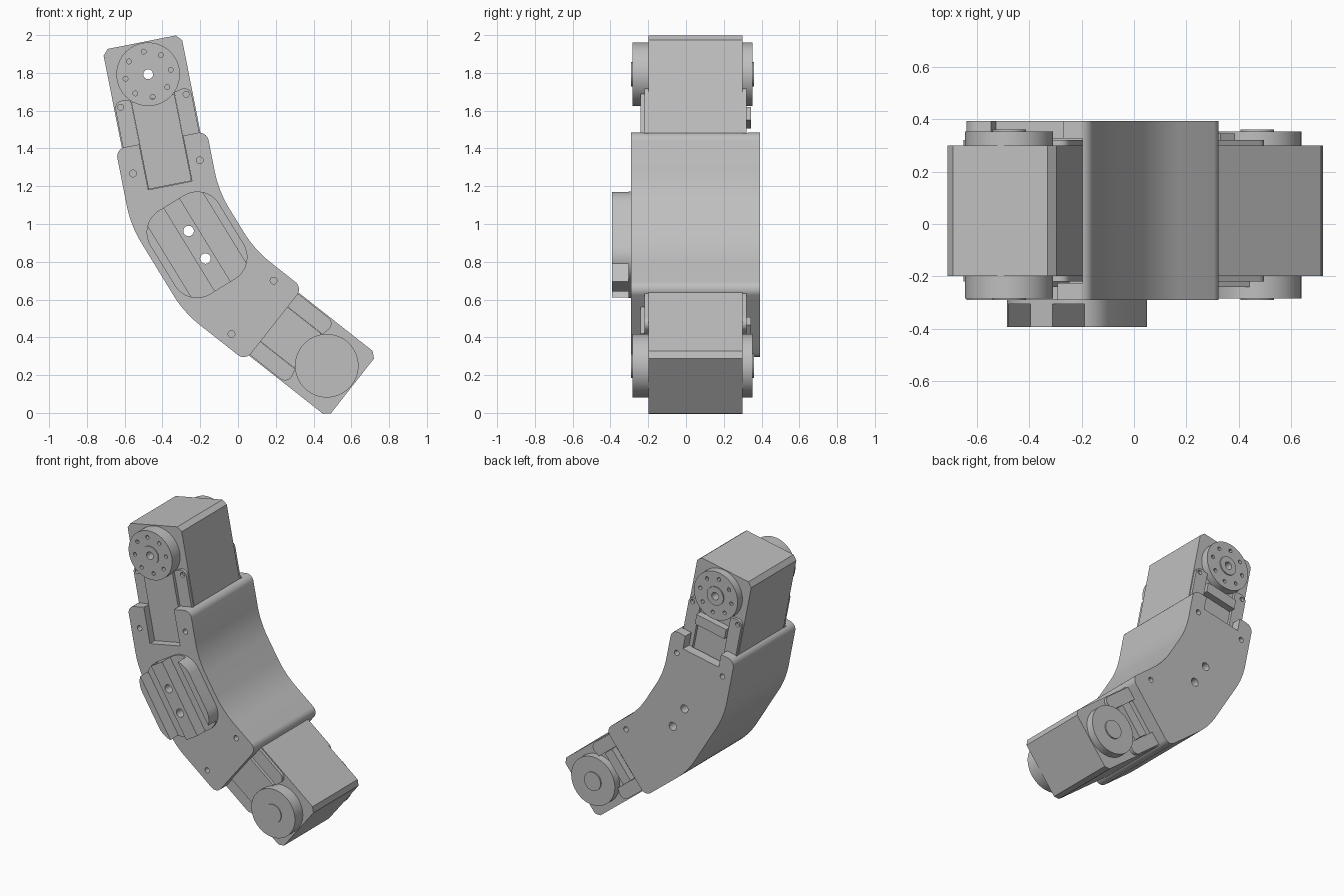
import bpy, bmesh
from math import radians, cos, sin, tan, atan2, pi
from mathutils import Matrix, Vector

if "Cube" in bpy.data.objects:
    bpy.data.objects.remove(bpy.data.objects["Cube"])

grey = bpy.data.materials.new("light_grey")
grey.use_nodes = True
grey.diffuse_color = (0.52, 0.52, 0.52, 1)
grey.node_tree.nodes["Principled BSDF"].inputs["Base Color"].default_value = (0.52, 0.52, 0.52, 1)

# Link frame: local x points to the inside of the bend, local z runs along the link
BEND = radians(20.3)
MID = Matrix.Translation((-0.217, 0, 0.89)) @ Matrix.Rotation(radians(-31.5), 4, 'Y')
JOINT = Matrix.Translation((0.251, 0, 0.905)) @ Matrix.Rotation(BEND, 4, 'Y')
ARMS = {"upper": MID @ JOINT,
        "lower": MID @ Matrix.Diagonal((1, 1, -1, 1)) @ JOINT}


def rounded(corners, steps=10):
    """Closed outline from (x, z, radius) corners."""
    out, n = [], len(corners)
    for i, (x, z, r) in enumerate(corners):
        c = Vector((x, z))
        if r == 0:
            out.append(c)
            continue
        d1 = (Vector(corners[i - 1][:2]) - c).normalized()
        d2 = (Vector(corners[(i + 1) % n][:2]) - c).normalized()
        half = d1.angle(d2) / 2
        t = r / tan(half)
        mid = c + (d1 + d2).normalized() * (r / sin(half))
        s, e = c + d1 * t - mid, c + d2 * t - mid
        a0 = atan2(s.y, s.x)
        turn = (atan2(e.y, e.x) - a0 + pi) % (2 * pi) - pi
        out += [mid + Vector((cos(a0 + turn * k / steps), sin(a0 + turn * k / steps))) * r
                for k in range(steps + 1)]
    return out


def box(x0, x1, z0, z1, r=0):
    return rounded([(x0, z0, r), (x1, z0, r), (x1, z1, r), (x0, z1, r)])


def circle(x, z, r, n=24):
    return [Vector((x + r * cos(2 * pi * k / n), z + r * sin(2 * pi * k / n))) for k in range(n)]


def prism(name, loops, y0, y1, matrix):
    """Extrude one or more outlines from y0 to y1."""
    bm = bmesh.new()
    for loop in loops:
        face = bm.faces.new([bm.verts.new((p.x, y0, p.y)) for p in loop])
        new = bmesh.ops.extrude_face_region(bm, geom=[face])["geom"]
        bmesh.ops.translate(bm, vec=(0, y1 - y0, 0),
                            verts=[g for g in new if isinstance(g, bmesh.types.BMVert)])
    bm.transform(matrix)
    bmesh.ops.recalc_face_normals(bm, faces=bm.faces)
    mesh = bpy.data.meshes.new(name)
    bm.to_mesh(mesh)
    bm.free()
    mesh.materials.append(grey)
    ob = bpy.data.objects.new(name, mesh)
    bpy.context.collection.objects.link(ob)
    return ob


def cut(ob, loops, y0, y1, matrix):
    """Subtract extruded outlines and discard the cutter."""
    cutter = prism("cutter", loops, y0, y1, matrix)
    cutter.hide_render = True
    mod = ob.modifiers.new("cut", 'BOOLEAN')
    mod.operation, mod.solver, mod.object = 'DIFFERENCE', 'EXACT', cutter
    with bpy.context.temp_override(object=ob, active_object=ob):
        bpy.ops.object.modifier_apply(modifier=mod.name)
    bpy.data.objects.remove(cutter)


parts = []

# Bent frame: three straight runs of equal width with soft bends
W = 0.246
shift = W * tan(BEND / 2)
tip = [JOINT @ Vector((b, 0, -0.355)) for b in (W, -W)]
half = [(W, 0.226 - shift, 0.6), (tip[0].x, tip[0].z, 0.05),
        (tip[1].x, tip[1].z, 0.05), (-W, 0.226 + shift, 0.6)]
outline = half + [(x, -z, r) for x, z, r in reversed(half)]
frame = prism("bent_frame", [rounded(outline)], -0.29, 0.392, MID)
for arm in ARMS.values():
    cut(frame, [box(-0.214, 0.214, -0.62, -0.2)], -0.225, 0.325, arm)
    cut(frame, [box(-0.118, 0.118, -0.60, -0.2)], -0.35, -0.2, arm)
    cut(frame, [box(-0.14, 0.14, -0.45, -0.2)], 0.3, 0.45, arm)
    screws = [circle(b, -0.5, 0.018, 16) for b in (-0.18, 0.18)]
    cut(frame, screws, -0.35, -0.2, arm)
    cut(frame, screws, 0.3, 0.45, arm)
parts.append(frame)

# Mounting pad: thin base, middle rib and two rims left by a pair of grooves
pad = prism("mounting_pad", [box(-0.213, 0.213, -0.26, 0.26, 0.135)], -0.392, -0.285, MID)
cut(pad, [box(s * 0.11 - 0.06, s * 0.11 + 0.06, -0.3, 0.3) for s in (-1, 1)], -0.42, -0.305, MID)
through = [circle(0, s * 0.0855, 0.028) for s in (-1, 1)]
for ob in (pad, frame):
    cut(ob, through, -0.5, 0.5, MID)
parts.append(pad)

# Motors at both ends
bolts = [circle(0.122 * sin(k * pi / 4), 0.122 * cos(k * pi / 4), 0.013, 12) for k in range(8)]
bore = [circle(0, 0, 0.026)]
for label, arm in ARMS.items():
    body = prism(label + "_motor_body", [[Vector(p) for p in (
        (-0.212, -0.605), (0.212, -0.605), (0.212, 0.142), (0.184, 0.173),
        (-0.184, 0.173), (-0.212, 0.142))]], -0.198, 0.299, arm)
    cut(body, bore, -0.5, 0.5, arm)
    parts.append(body)

    # Front cover panel and rear cable bar
    parts.append(prism(label + "_front_panel", [box(-0.116, 0.116, -0.598, -0.13)], -0.24, -0.19, arm))
    parts.append(prism(label + "_rear_bar", [box(-0.116, 0.116, -0.27, -0.2)], 0.29, 0.345, arm))

    # Screw rails beside the panel, front and rear
    for side, y0, y1 in (("front", -0.22, -0.19), ("rear", 0.29, 0.32)):
        rails = prism(f"{label}_{side}_rails",
                      [rounded([(s * 0.117, -0.6, 0), (s * 0.206, -0.6, 0),
                                (s * 0.206, -0.1, 0.04), (s * 0.117, -0.12, 0)]) for s in (-1, 1)],
                      y0, y1, arm)
        cut(rails, [circle(s * 0.177, -0.143, 0.016, 16) for s in (-1, 1)], -0.5, 0.5, arm)
        parts.append(rails)

    # Output discs with a slightly raised hub
    for side, y0, y1, h0, h1 in (("front", -0.284, -0.195, -0.29, -0.27),
                                 ("rear", 0.295, 0.352, 0.34, 0.36)):
        disc = prism(f"{label}_{side}_disc", [circle(0, 0, 0.168, 64)], y0, y1, arm)
        hub = prism(f"{label}_{side}_hub", [circle(0, 0, 0.064, 40)], h0, h1, arm)
        cut(disc, bolts + bore, -0.5, 0.5, arm)
        cut(hub, bore, -0.5, 0.5, arm)
        parts += [disc, hub]

# Smooth the curved walls, keep the edges sharp
bpy.ops.object.select_all(action='DESELECT')
for ob in parts:
    ob.select_set(True)
bpy.context.view_layer.objects.active = frame
bpy.ops.object.shade_smooth_by_angle(angle=radians(30))
